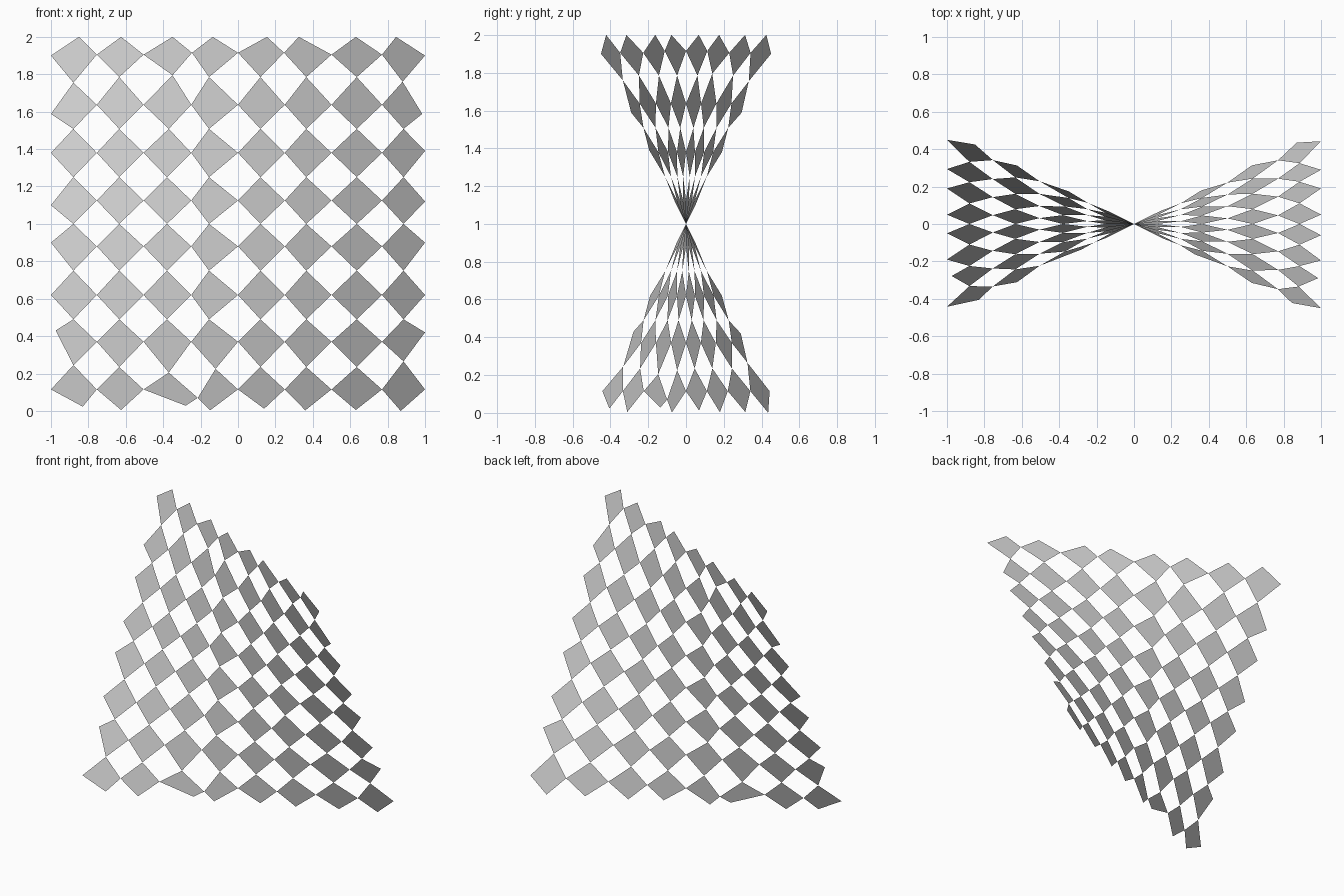
import bpy, bmesh

if "Cube" in bpy.data.objects:
    bpy.data.objects.remove(bpy.data.objects["Cube"])

# Contact-point grids: side tips (columns x rows) and top/bottom tips (columns x seams)
SIDE_X = [-1, -.755, -.505, -.25, 0, .25, .5, .77, 1]
SIDE_Z = [.115, .37, .62, .88, 1.125, 1.38, 1.637, 1.905]
SEAM_X = [-.88, -.635, -.38, -.155, .12, .365, .635, .885]
SEAM_Z = [0, .235, .49, .75, 1.0, 1.25, 1.508, 1.785, 2]

# Irregular outer tips of the sheet
TOP_X = [-.85, -.625, -.35, -.135, .155, .325, .63, .845]
BOTTOM = [(-.83, .023), (-.625, .005), (-.28, .028), (-.15, .003),
          (.14, .012), (.36, .003), (.63, .005), (.87, 0)]
LEFT_Z = [.115, .43, .62, .9, 1.1, 1.38, 1.588, 1.9]
RIGHT_Z = [.115, .42, .62, .9, 1.12, 1.39, 1.588, 1.9]

# Individual tips that sit off the regular grid: (column, index) -> (x, z)
SIDE_FIX = {(3, 0): (-.215, .07), (0, 1): (-.975, .43), (8, 6): (.985, 1.588),
            (3, 7): (-.246, 1.915), (4, 7): (0, 1.915), (5, 7): (.246, 1.915)}
SEAM_FIX = {(2, 1): (-.37, .205), (3, 1): (-.12, .225), (7, 1): (.885, .265),
            (0, 1): (-.88, .245), (0, 7): (-.88, 1.755), (7, 7): (.88, 1.76),
            (2, 7): (-.35, 1.795), (2, 6): (-.37, 1.508)}


def saddle(x, z):
    """Point of the twisted (hyperbolic paraboloid) sheet."""
    return (x, -0.5 * x * (z - 1), z)


def side_tip(i, j):
    z = LEFT_Z[j] if i == 0 else RIGHT_Z[j] if i == 8 else SIDE_Z[j]
    return saddle(*SIDE_FIX.get((i, j), (SIDE_X[i], z)))


def seam_tip(i, j):
    if j == 0:
        return saddle(*BOTTOM[i])
    x = TOP_X[i] if j == 8 else SEAM_X[i]
    return saddle(*SEAM_FIX.get((i, j), (x, SEAM_Z[j])))


# Sheet of diamonds joined at their tips
bm = bmesh.new()
side = {(i, j): bm.verts.new(side_tip(i, j)) for i in range(9) for j in range(8)}
seam = {(i, j): bm.verts.new(seam_tip(i, j)) for i in range(8) for j in range(9)}
for i in range(8):
    for j in range(8):
        bm.faces.new((side[i, j], seam[i, j], side[i + 1, j], seam[i, j + 1]))

mesh = bpy.data.meshes.new("diamond_saddle_sheet")
bm.to_mesh(mesh)
bm.free()
bpy.context.collection.objects.link(bpy.data.objects.new("diamond_saddle_sheet", mesh))
